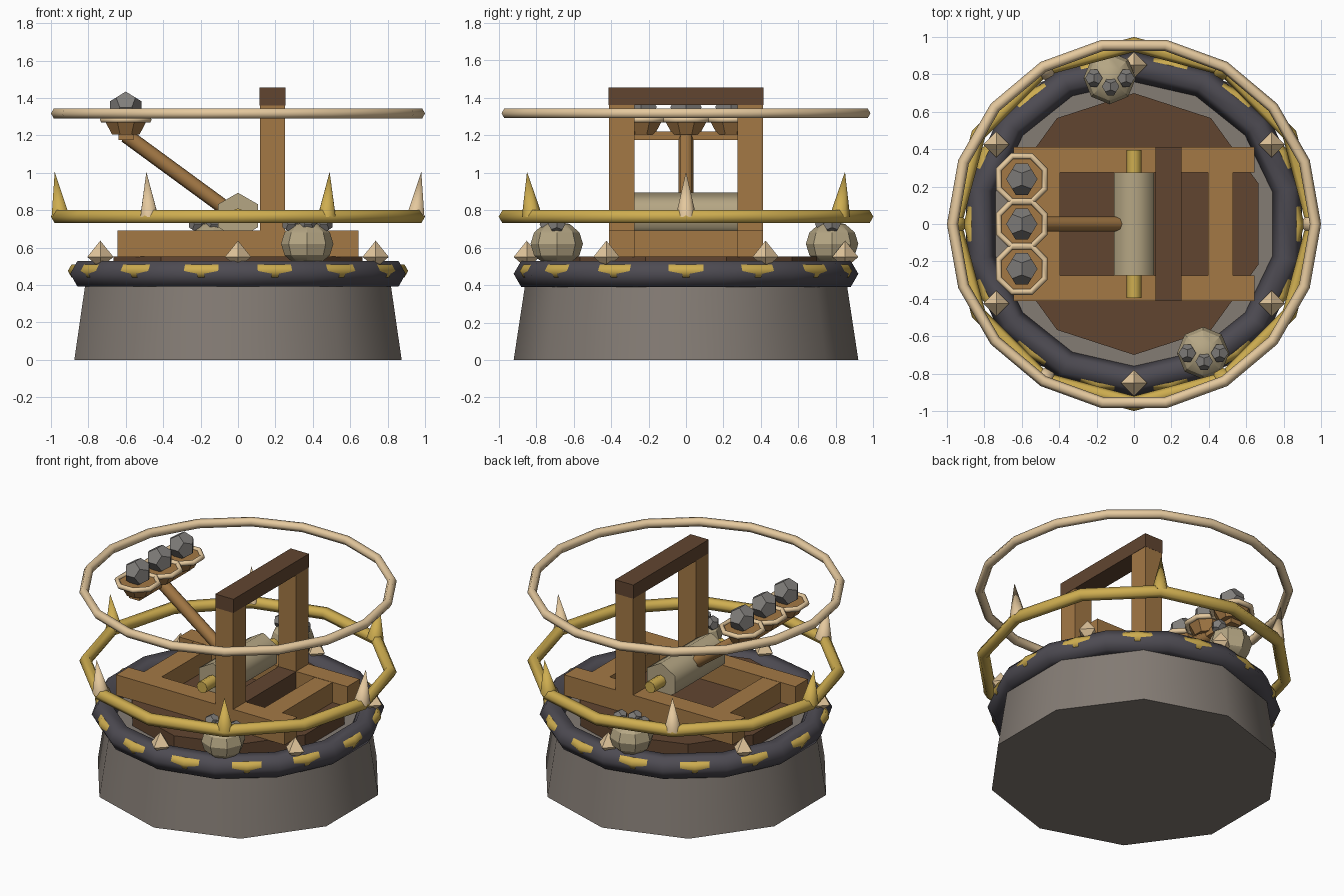
import bpy, bmesh
from math import sin, cos, pi, radians
from mathutils import Vector, Matrix

if "Cube" in bpy.data.objects:
    bpy.data.objects.remove(bpy.data.objects["Cube"])

def material(name, rgb):
    m = bpy.data.materials.new(name)
    m.diffuse_color = (*rgb, 1)
    m.use_nodes = True
    m.node_tree.nodes["Principled BSDF"].inputs["Base Color"].default_value = m.diffuse_color
    return m

STONE = material("stone", (0.23, 0.20, 0.175))
IRON = material("dark_iron", (0.075, 0.07, 0.085))
GOLD = material("gold", (0.62, 0.42, 0.08))
BONE = material("bone", (0.78, 0.58, 0.34))
WOOD = material("wood", (0.37, 0.19, 0.06))
DARK = material("dark_wood", (0.12, 0.06, 0.03))
CLOTH = material("canvas", (0.46, 0.38, 0.23))
ROCK = material("rock", (0.22, 0.21, 0.20))

def finish(name, bm, mat, smooth=0):
    bmesh.ops.recalc_face_normals(bm, faces=bm.faces)
    me = bpy.data.meshes.new(name)
    bm.to_mesh(me)
    bm.free()
    if smooth:
        me.shade_smooth()
        me.set_sharp_from_angle(angle=radians(smooth))
    me.materials.append(mat)
    ob = bpy.data.objects.new(name, me)
    bpy.context.collection.objects.link(ob)
    return ob

def box(name, lo, hi, mat):
    lo, hi = Vector(lo), Vector(hi)
    bm = bmesh.new()
    bmesh.ops.create_cube(bm, size=1, matrix=Matrix.Translation((lo + hi) / 2) @ Matrix.Diagonal((*(hi - lo), 1)))
    return finish(name, bm, mat)

def tube(name, p1, p2, r1, r2, seg, mat, phase=0, smooth=0):
    """Tapered prism between two points."""
    p1, p2 = Vector(p1), Vector(p2)
    d = p2 - p1
    rot = d.to_track_quat('Z', 'Y').to_matrix().to_4x4()
    bm = bmesh.new()
    rings = []
    for h, r in ((0, r1), (d.length, r2)):
        n = seg if r > 0 else 1
        rings.append([bm.verts.new(Matrix.Translation(p1) @ rot @ Vector(
            (r * cos(phase + 2 * pi * i / seg), r * sin(phase + 2 * pi * i / seg), h))) for i in range(n)])
    a, b = rings
    bm.faces.new(a)
    if len(b) > 1:
        bm.faces.new(b)
    for i in range(seg):
        j = (i + 1) % seg
        bm.faces.new((a[i], a[j], b[j], b[i]) if len(b) > 1 else (a[i], a[j], b[0]))
    return finish(name, bm, mat, smooth)

def ring(name, c, R, r, seg, mat, phase=0, sides=6, smooth=65):
    bm = bmesh.new()
    v = [[bm.verts.new((c[0] + (R + r * cos(2 * pi * j / sides)) * cos(phase + 2 * pi * i / seg),
                        c[1] + (R + r * cos(2 * pi * j / sides)) * sin(phase + 2 * pi * i / seg),
                        c[2] + r * sin(2 * pi * j / sides))) for j in range(sides)] for i in range(seg)]
    for i in range(seg):
        for j in range(sides):
            k, l = (i + 1) % seg, (j + 1) % sides
            bm.faces.new((v[i][j], v[k][j], v[k][l], v[i][l]))
    return finish(name, bm, mat, smooth)

def rock(name, c, r):
    """Dodecahedron from the hull of its corner points."""
    g = (1 + 5 ** 0.5) / 2
    s = (-1, 1)
    pts = [(x, y, z) for x in s for y in s for z in s]
    for a in s:
        for b in s:
            p = (0, a / g, b * g)
            pts += [p, (p[1], p[2], 0), (p[2], 0, p[1])]
    bm = bmesh.new()
    for p in pts:
        bm.verts.new(Vector(c) + Vector(p) * r / 3 ** 0.5)
    bmesh.ops.convex_hull(bm, input=bm.verts)
    bmesh.ops.dissolve_limit(bm, angle_limit=0.02, verts=bm.verts, edges=bm.edges)
    return finish(name, bm, ROCK)

# Stone base and timber platform
tube("stone_base", (0, 0, 0), (0, 0, 0.46), 0.92, 0.85, 10, STONE, pi / 2, 40)
tube("platform", (0, 0, 0.44), (0, 0, 0.552), 0.70, 0.70, 10, DARK, pi / 2)

# Iron band with gold ring showing through its flats, plus studs
ring("iron_band", (0, 0, 0.46), 0.84, 0.08, 14, IRON, pi / 2)
ring("gold_inlay", (0, 0, 0.475), 0.87, 0.04, 14, GOLD, pi / 2 + pi / 14)
for i in range(6):
    a = radians(30 + 60 * i)
    x, y = 0.85 * cos(a), 0.85 * sin(a)
    tube("stud_top", (x, y, 0.55), (x, y, 0.637), 0.07, 0, 4, BONE)
    tube("stud_bottom", (x, y, 0.55), (x, y, 0.49), 0.07, 0, 4, BONE)

# Spiked gold ring and upper bone ring
ring("spike_ring", (0, 0, 0.765), 0.96, 0.04, 12, GOLD)
ring("upper_ring", (0, 0, 1.317), 0.97, 0.03, 18, BONE)
for i in range(6):
    a = radians(60 * i)
    u = Vector((cos(a), sin(a), 0))
    tube("spike", u * 0.95 + Vector((0, 0, 0.77)), u * 0.98 + Vector((0, 0, 1.005)),
         0.054, 0, 6, GOLD if i % 2 else BONE, 0, 65)

# Chassis rails, cross bars and arch
for s in (-1, 1):
    y0, y1 = sorted((s * 0.275, s * 0.412))
    box("side_rail", (-0.645, y0, 0.55), (0.645, y1, 0.692), WOOD)
    x0, x1 = sorted((s * 0.395, s * 0.53))
    box("cross_bar", (x0, -0.28, 0.55), (x1, 0.28, 0.69), WOOD)
    box("arch_post", (0.117, y0, 0.56), (0.252, y1, 1.365), WOOD)
box("arch_beam", (0.115, -0.413, 1.36), (0.254, 0.413, 1.455), DARK)
box("arch_sill", (0.117, -0.28, 0.55), (0.252, 0.28, 0.69), DARK)

# Winding drum, axle and throwing arm
tube("drum", (0, -0.275, 0.77), (0, 0.275, 0.77), 0.123, 0.123, 6, CLOTH, pi / 2, 65)
tube("axle", (0, -0.395, 0.77), (0, 0.395, 0.77), 0.04, 0.04, 8, GOLD, 0, 50)
tube("throwing_arm", (-0.04, 0, 0.79), (-0.60, 0, 1.20), 0.04, 0.04, 8, WOOD, 0, 50)
box("cup_bar", (-0.64, -0.28, 1.175), (-0.56, 0.28, 1.22), WOOD)

# Three cups with rims and loaded rocks
for y in (-0.24, 0, 0.24):
    tube("cup", (-0.6, y, 1.205), (-0.6, y, 1.285), 0.08, 0.125, 8, WOOD, pi / 8)
    ring("cup_rim", (-0.6, y, 1.283), 0.133, 0.017, 8, BONE, pi / 8)
    rock("loaded_rock", (-0.6, y, 1.35), 0.09)

# Ammunition sacks with small rocks on top
for x, y in ((0.37, -0.69), (-0.13, 0.78)):
    bm = bmesh.new()
    bmesh.ops.create_uvsphere(bm, u_segments=8, v_segments=6, radius=0.14,
                              matrix=Matrix.Translation((x, y, 0.62)) @ Matrix.Diagonal((1, 1, 0.87, 1)))
    finish("sack", bm, CLOTH, 30)
    for dx, dy in ((-0.085, 0.0), (0.005, -0.045), (0.088, 0.0)):
        rock("spare_rock", (x + dx, y + dy, 0.725), 0.05)
